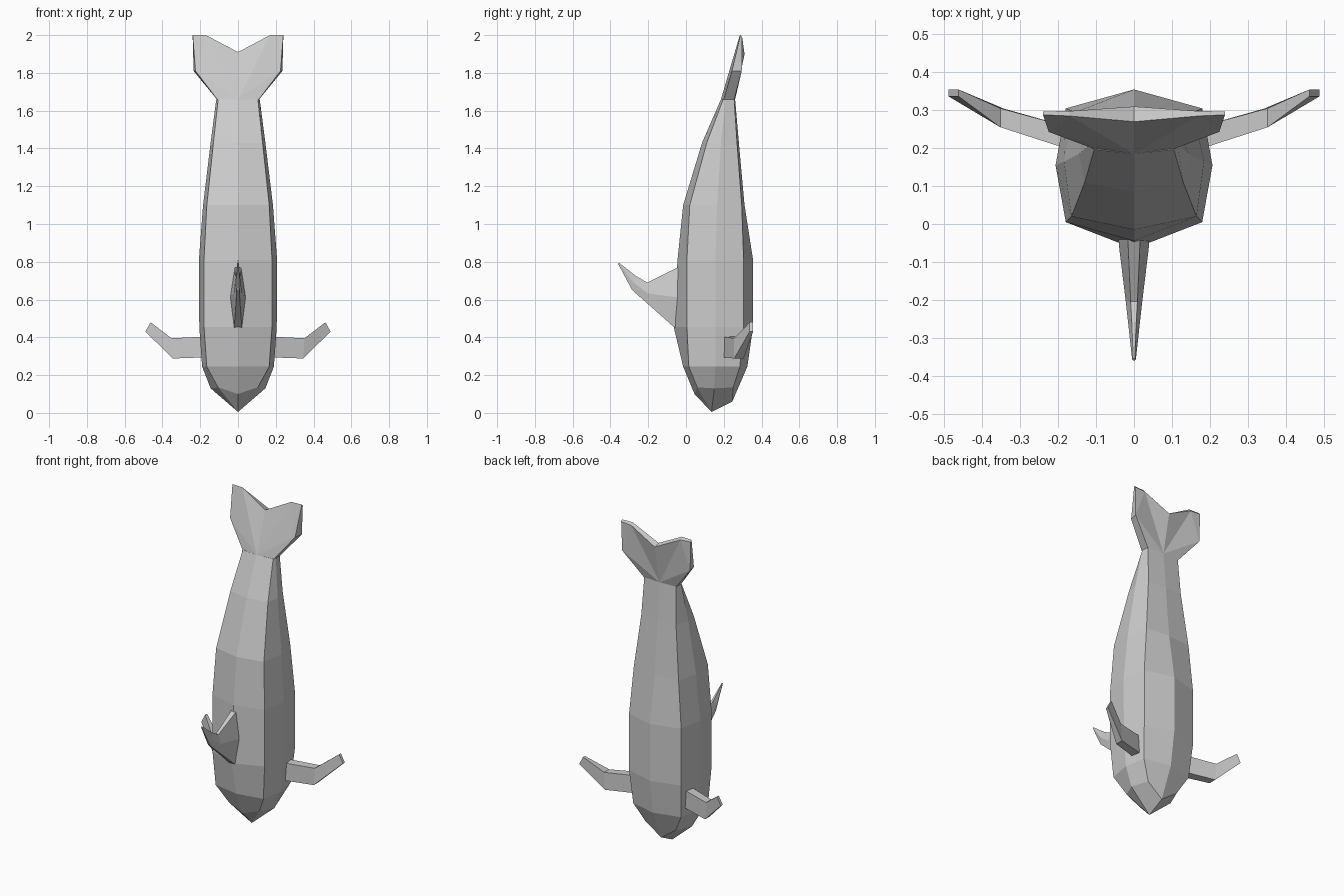
import bpy, bmesh

if "Cube" in bpy.data.objects:
    bpy.data.objects.remove(bpy.data.objects["Cube"])


def finish(name, bm):
    bmesh.ops.remove_doubles(bm, verts=bm.verts, dist=0.0005)
    bmesh.ops.recalc_face_normals(bm, faces=bm.faces)
    mesh = bpy.data.meshes.new(name)
    bm.to_mesh(mesh)
    bm.free()
    ob = bpy.data.objects.new(name, mesh)
    bpy.context.collection.objects.link(ob)
    return ob


def loft(name, rings, tip=None):
    """Bridge closed rings of equal length; optional pointed start."""
    bm = bmesh.new()
    rows = [[bm.verts.new(p) for p in r] for r in rings]
    n = len(rows[0])
    for a, b in zip(rows, rows[1:]):
        for i in range(n):
            j = (i + 1) % n
            bm.faces.new((a[i], a[j], b[j], b[i]))
    if tip:
        t = bm.verts.new(tip)
        for i in range(n):
            bm.faces.new((t, rows[0][i], rows[0][(i + 1) % n]))
    else:
        bm.faces.new(rows[0])
    bm.faces.new(rows[-1])
    return finish(name, bm)


def mirrored(half):
    """Complete a half ring whose first and last points lie on x = 0."""
    return half + [(-x, y, z) for x, y, z in half[-2:0:-1]]


# Body: back ridge, shoulder, side, belly corner, belly ridge at each height
sections = [
    (0.245, -0.015, (0.165, 0.015), (0.19, 0.155), (0.165, 0.285), 0.325),
    (0.455, -0.065, (0.18, 0.005), (0.205, 0.155), (0.18, 0.305), 0.355),
    (0.81, -0.045, (0.18, 0.005), (0.207, 0.155), (0.18, 0.305), 0.355),
    (1.10, -0.015, (0.165, 0.02), (0.185, 0.165), (0.155, 0.295), 0.31),
    (1.43, 0.085, (0.13, 0.11), (0.145, 0.185), (0.12, 0.27), 0.28),
    (1.66, 0.185, (0.105, 0.197), (0.115, 0.21), (0.11, 0.255), 0.26),
]
rings = [mirrored([(0, 0.045, 0.10), (0.105, 0.06, 0.135), (0.145, 0.15, 0.13),
                   (0.105, 0.25, 0.135), (0, 0.245, 0.06)])]
for z, front, sh, side, bc, back in sections:
    rings.append(mirrored([(0, front, z), (*sh, z), (*side, z), (*bc, z), (0, back, z)]))
loft("body", rings, tip=(0, 0.135, 0.005))

# Tail fluke: thin notched plate with front and back outlines
front = [(0, 0.185, 1.66), (0.11, 0.2, 1.66), (0.225, 0.243, 1.81),
         (0.24, 0.288, 2.0), (0.17, 0.285, 2.0), (0, 0.27, 1.91)]
back = [(0, 0.26, 1.66), (0.112, 0.255, 1.66), (0.235, 0.295, 1.81),
        (0.24, 0.297, 1.99), (0.17, 0.298, 1.985), (0, 0.31, 1.90)]
tris = [(0, 1, 2), (0, 2, 4), (2, 3, 4), (0, 4, 5)]
bm = bmesh.new()
for s in (1, -1):
    f, b = ([bm.verts.new((s * x, y, z)) for x, y, z in pts] for pts in (front, back))
    for t in tris:
        bm.faces.new([f[i] for i in t])
        bm.faces.new([b[i] for i in t])
    for i in range(1, 5):
        bm.faces.new((f[i], f[i + 1], b[i + 1], b[i]))
finish("tail_fluke", bm)

# Dorsal fin: swept hexagonal sections from bottom edge to top edge
dorsal = []
for (yb, zb), (yt, zt), w in [((0.02, 0.43), (0.02, 0.79), 0.042),
                              ((-0.065, 0.455), (-0.045, 0.77), 0.04),
                              ((-0.20, 0.575), (-0.205, 0.69), 0.022),
                              ((-0.285, 0.65), (-0.265, 0.725), 0.014),
                              ((-0.36, 0.79), (-0.355, 0.795), 0.005)]:
    ym, zm = (yb + yt) / 2, (zb + zt) / 2
    dorsal.append([(-w * .5, yb, zb), (w * .5, yb, zb), (w, ym, zm),
                   (w * .4, yt, zt), (-w * .4, yt, zt), (-w, ym, zm)])
loft("dorsal_fin", dorsal)

# Side flippers: bent tapered bars; (bottom x, z), (top x, z), near y, far y
for s, side in ((1, "right"), (-1, "left")):
    fin = []
    for (xb, zb), (xt, zt), y0, y1 in [((0.15, 0.295), (0.15, 0.405), 0.19, 0.25),
                                       ((0.345, 0.288), (0.352, 0.395), 0.255, 0.305),
                                       ((0.49, 0.43), (0.463, 0.48), 0.337, 0.355)]:
        fin.append([(s * xb, y0, zb), (s * xb, y1, zb), (s * xt, y1, zt), (s * xt, y0, zt)])
    loft(side + "_flipper", fin)
